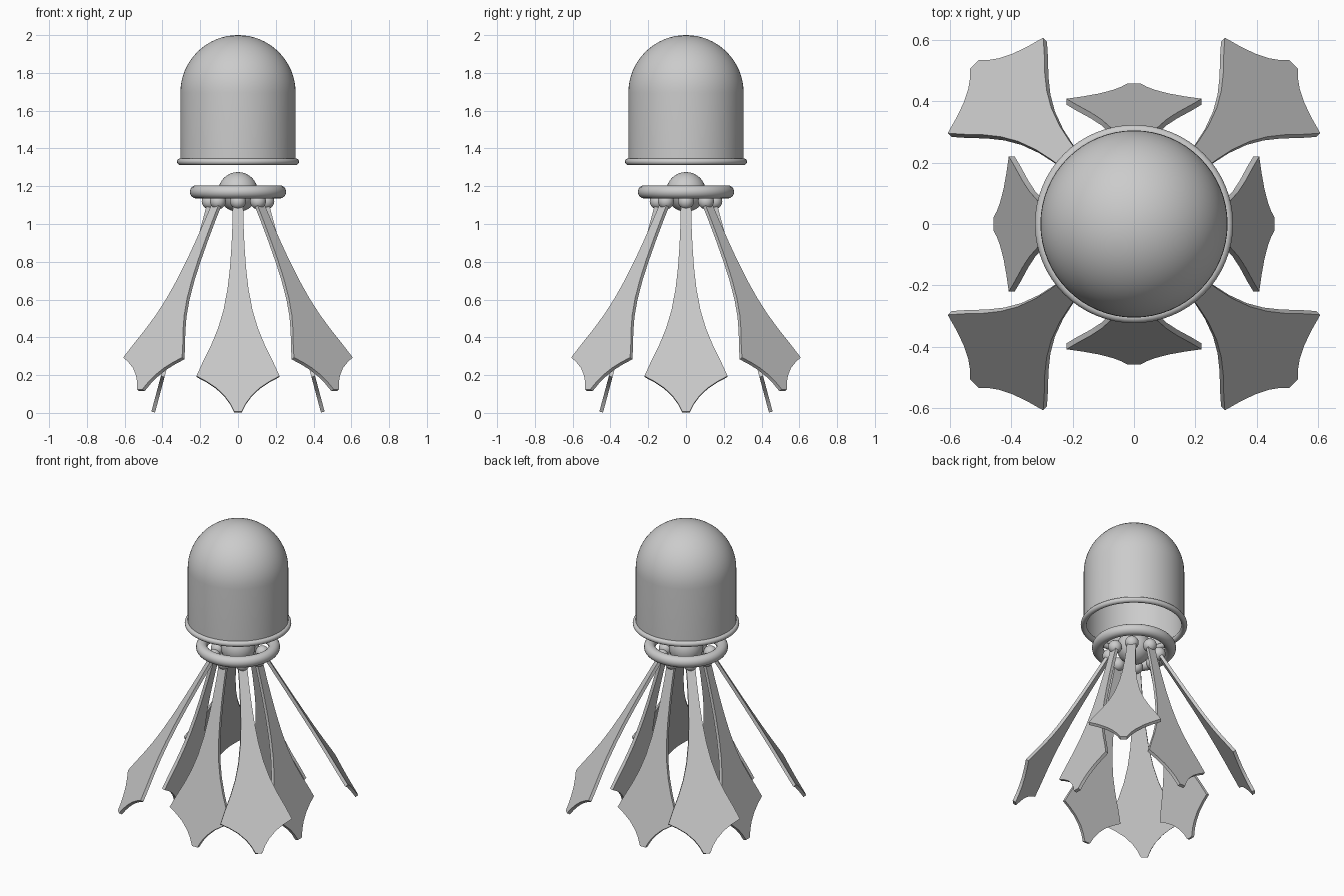
import bpy, bmesh, math
from mathutils import Matrix, Vector

if "Cube" in bpy.data.objects:
    bpy.data.objects.remove(bpy.data.objects["Cube"])

grey = bpy.data.materials.new("light grey")
grey.diffuse_color = (0.6, 0.6, 0.6, 1)
grey.use_nodes = True
grey.node_tree.nodes["Principled BSDF"].inputs["Base Color"].default_value = grey.diffuse_color


def finish(ob, name, smooth=True):
    ob.name = name
    ob.data.materials.append(grey)
    if smooth:
        bpy.ops.object.select_all(action='DESELECT')
        ob.select_set(True)
        bpy.context.view_layer.objects.active = ob
        bpy.ops.object.shade_smooth_by_angle(angle=math.radians(35))
    return ob


def ball(name, loc, r, seg=32, rings=16):
    bpy.ops.mesh.primitive_uv_sphere_add(segments=seg, ring_count=rings, radius=r, location=loc)
    finish(bpy.context.object, name)


def ring(name, z, major, minor):
    bpy.ops.mesh.primitive_torus_add(location=(0, 0, z), major_radius=major, minor_radius=minor,
                                     major_segments=64, minor_segments=16)
    finish(bpy.context.object, name)


def mesh_object(name, bm, smooth=True):
    bmesh.ops.recalc_face_normals(bm, faces=bm.faces)
    me = bpy.data.meshes.new(name)
    bm.to_mesh(me)
    bm.free()
    ob = bpy.data.objects.new(name, me)
    bpy.context.collection.objects.link(ob)
    return finish(ob, name, smooth)


# Hollow bell: straight wall below a hemisphere, spun around z
R, BASE, SHOULDER = 0.305, 1.33, 1.695
profile = [(R, BASE)] + [(R * math.cos(a), SHOULDER + R * math.sin(a))
                         for a in [math.pi / 2 * i / 16 for i in range(17)]]
bm = bmesh.new()
vs = [bm.verts.new((r, 0, z)) for r, z in profile]
es = [bm.edges.new(p) for p in zip(vs, vs[1:])]
bmesh.ops.spin(bm, geom=vs + es, cent=(0, 0, 0), axis=(0, 0, 1), angle=math.tau, steps=64)
bmesh.ops.remove_doubles(bm, verts=bm.verts, dist=1e-4)
mesh_object("bell", bm)
ring("bell_rim", BASE, 0.305, 0.018)

# Collar ring and central core
ring("collar_ring", 1.17, 0.22, 0.035)
ball("core", (0, 0, 1.17), 0.105)


# Tentacle outline: (distance from root, half width), flaring to a pointed paddle
FLARE = [(0, 0.027), (0.12, 0.029), (0.24, 0.034), (0.36, 0.042), (0.48, 0.055),
         (0.60, 0.077), (0.70, 0.106), (0.79, 0.142), (0.88, 0.185), (0.96, 0.22)]
TIP = [(0.99, 0.166), (1.025, 0.115), (1.07, 0.070), (1.11, 0.042), (1.155, 0.02)]
THICK = 0.02


def tentacle(name, angle, tilt):
    radial = Vector((math.cos(angle), math.sin(angle), 0))
    side = Vector((-math.sin(angle), math.cos(angle), 0))
    along = radial * math.sin(tilt) - Vector((0, 0, math.cos(tilt)))
    normal = along.cross(side)
    root = radial * 0.15 + Vector((0, 0, 1.12))
    bm = bmesh.new()
    rows = []
    for s, w in FLARE + TIP:
        c = root + along * s
        rows.append([bm.verts.new(c + side * w * a + normal * THICK / 2 * b)
                     for a, b in ((-1, -1), (1, -1), (1, 1), (-1, 1))])
    for p, q in zip(rows, rows[1:]):
        for i in range(4):
            j = (i + 1) % 4
            bm.faces.new((p[i], p[j], q[j], q[i]))
    bm.faces.new(rows[0])
    bm.faces.new(rows[-1])
    mesh_object(name, bm)


# Eight tentacles, the diagonal ones spread wider, each with a joint ball
for k in range(8):
    a = k * math.pi / 4
    tentacle(f"tentacle_{k + 1}", a, math.radians(30 if k % 2 else 15))
    ball(f"joint_{k + 1}", (0.15 * math.cos(a), 0.15 * math.sin(a), 1.12), 0.042, 24, 12)
